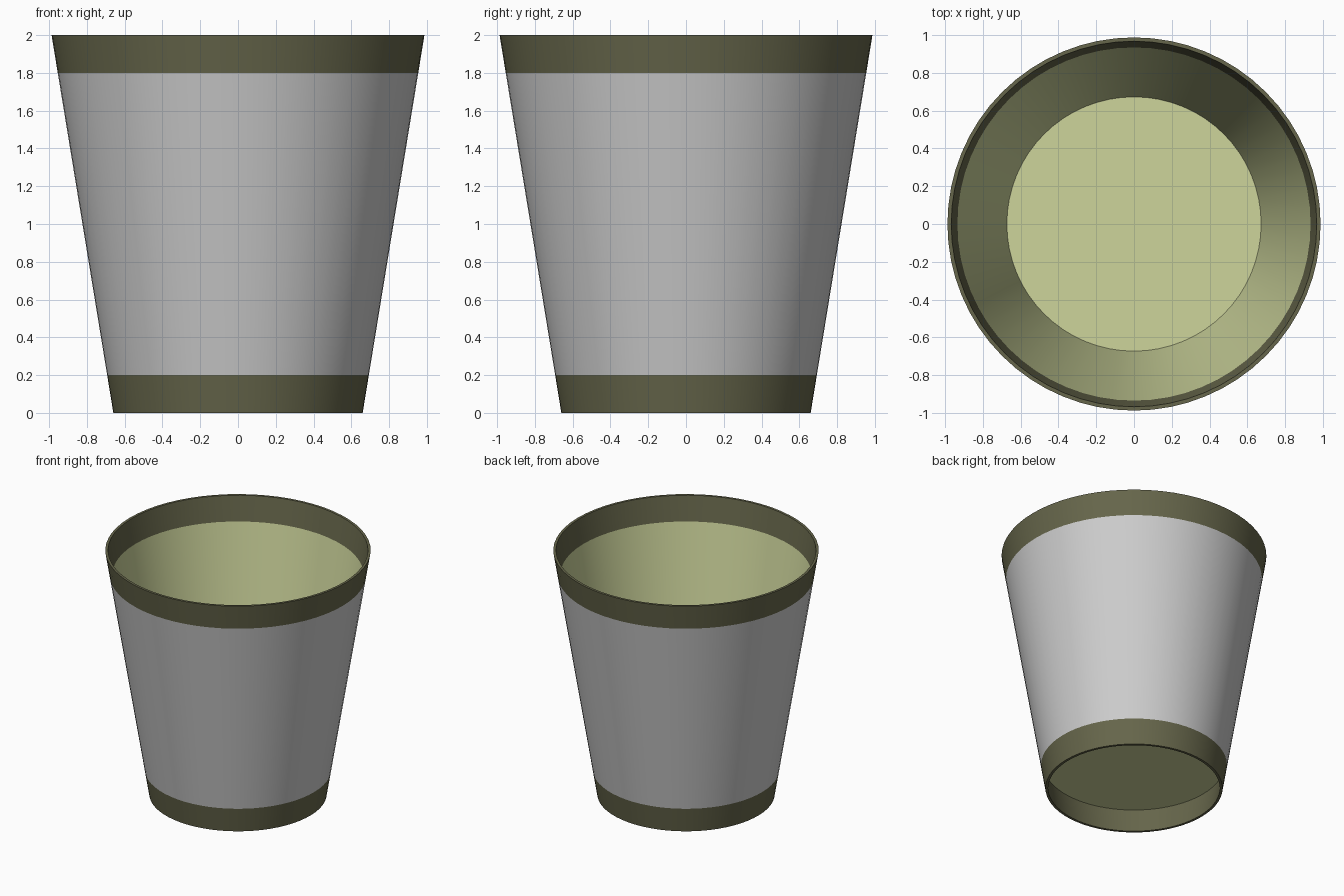
import bpy, bmesh, math

cube = bpy.data.objects.get("Cube")
if cube:
    bpy.data.objects.remove(cube, do_unlink=True)

SEGMENTS = 64
HEIGHT = 2.0
BAND = 0.2            # height of the trim bands and of the raised floor
WALL = 0.02           # wall thickness
R_BOTTOM, R_TOP = 0.66, 0.987


def material(name, rgb):
    m = bpy.data.materials.new(name)
    m.use_nodes = True
    m.diffuse_color = (*rgb, 1)
    m.node_tree.nodes["Principled BSDF"].inputs["Base Color"].default_value = (*rgb, 1)
    return m


olive = material("dark olive trim", (0.133, 0.133, 0.070))
grey = material("grey sleeve", (0.604, 0.604, 0.604))
green = material("pale green lining", (0.610, 0.660, 0.330))


def outer(z):
    return R_BOTTOM + (R_TOP - R_BOTTOM) * z / HEIGHT


def inner(z):
    return outer(z) - WALL


def add_object(name, bm, mats):
    mesh = bpy.data.meshes.new(name)
    bm.to_mesh(mesh)
    bm.free()
    for m in mats:
        mesh.materials.append(m)
    ob = bpy.data.objects.new(name, mesh)
    bpy.context.collection.objects.link(ob)
    bpy.ops.object.select_all(action='DESELECT')
    bpy.context.view_layer.objects.active = ob
    ob.select_set(True)
    bpy.ops.object.shade_smooth_by_angle(angle=math.radians(30))
    return ob


# Tapered wall: closed profile turned round the z axis, trimmed at both ends
levels = [0, BAND, HEIGHT - BAND, HEIGHT]
profile = [(outer(z), z) for z in levels] + [(inner(z), z) for z in reversed(levels)]
bm = bmesh.new()
rings = []
for r, z in profile:
    rings.append([bm.verts.new((r * math.cos(a), r * math.sin(a), z))
                  for a in (2 * math.pi * i / SEGMENTS for i in range(SEGMENTS))])
for k, low in enumerate(rings):
    high = rings[(k + 1) % len(rings)]
    for i in range(SEGMENTS):
        j = (i + 1) % SEGMENTS
        face = bm.faces.new((low[i], low[j], high[j], high[i]))
        # segment 1 is the outer sleeve, segment 5 the inner lining
        face.material_index = {1: 1, 5: 2}.get(k, 0)
add_object("cup_wall", bm, [olive, grey, green])

# Raised floor
bm = bmesh.new()
bmesh.ops.create_circle(bm, cap_ends=True, segments=SEGMENTS, radius=inner(BAND))
bmesh.ops.translate(bm, verts=bm.verts, vec=(0, 0, BAND))
for f in bm.faces:
    if f.normal.z < 0:
        f.normal_flip()
add_object("cup_floor", bm, [green])
